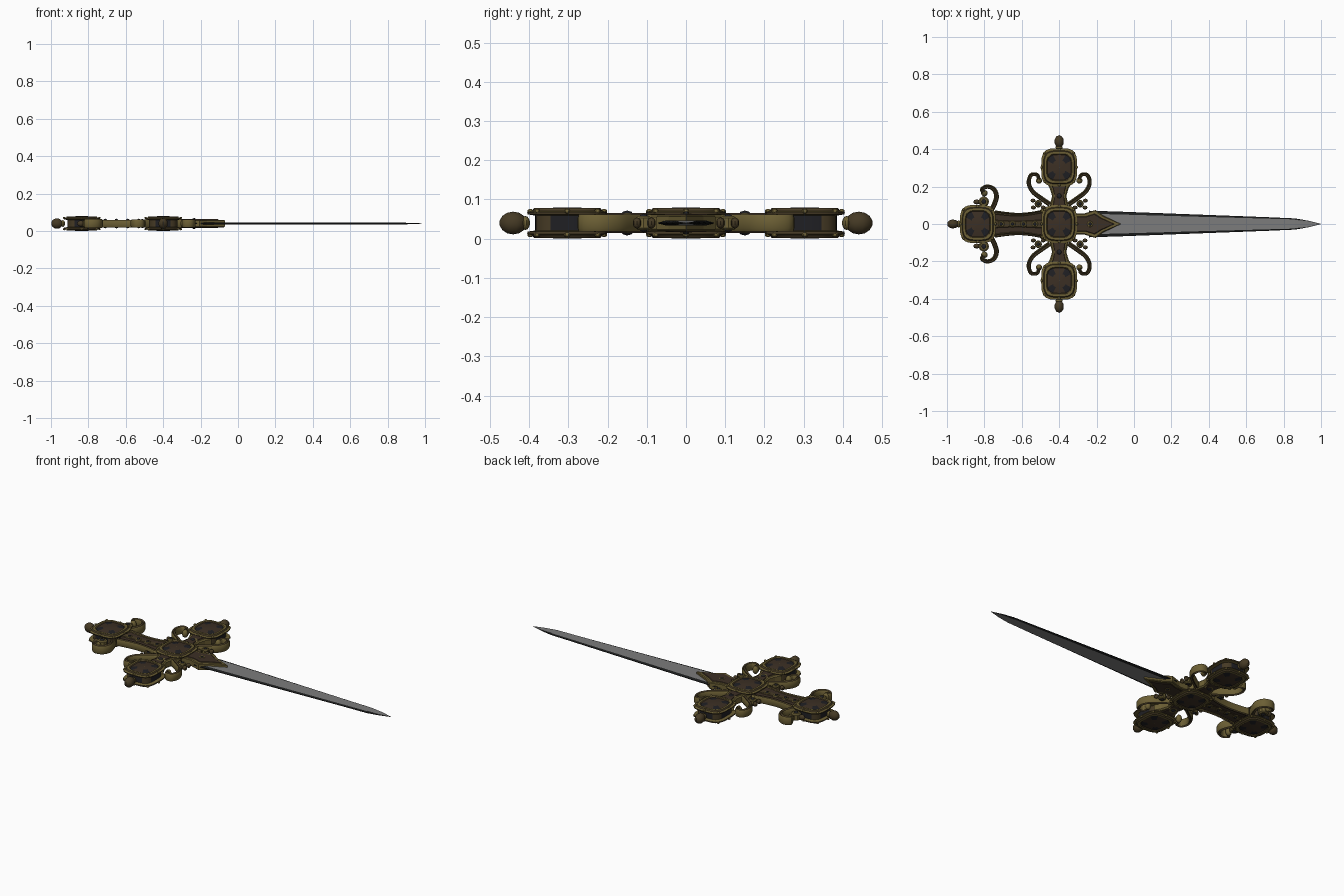
import bpy, bmesh, math
from mathutils import Vector

cube = bpy.data.objects.get("Cube")
if cube:
    bpy.data.objects.remove(cube, do_unlink=True)

MID = 0.04      # height of the plane of symmetry
GUARD = -0.4    # x of the guard centre


def material(name, r, g, b):
    m = bpy.data.materials.new(name)
    m.use_nodes = True
    m.diffuse_color = (r, g, b, 1)
    m.node_tree.nodes["Principled BSDF"].inputs["Base Color"].default_value = (r, g, b, 1)
    return m


gold = material("old gold", 0.15, 0.115, 0.035)
bronze = material("dark bronze", 0.06, 0.042, 0.018)
brown = material("brown enamel", 0.045, 0.029, 0.018)
slate = material("dark gem", 0.014, 0.014, 0.017)
steel = material("grey steel", 0.2, 0.2, 0.2)
black = material("blackened edge", 0.012, 0.013, 0.013)


def finish(name, bm, mats, angle=None):
    bmesh.ops.remove_doubles(bm, verts=bm.verts, dist=0.00005)
    bmesh.ops.recalc_face_normals(bm, faces=bm.faces)
    mesh = bpy.data.meshes.new(name)
    bm.to_mesh(mesh)
    bm.free()
    ob = bpy.data.objects.new(name, mesh)
    bpy.context.collection.objects.link(ob)
    for m in mats:
        mesh.materials.append(m)
    if angle:
        bpy.ops.object.select_all(action='DESELECT')
        ob.select_set(True)
        bpy.context.view_layer.objects.active = ob
        bpy.ops.object.shade_smooth_by_angle(angle=math.radians(angle))
    return ob


def loft(name, rings, mats, rule=None, angle=None):
    """Skin closed rings; rule(band, side) picks a material index."""
    bm = bmesh.new()
    loops = [[bm.verts.new(p) for p in ring] for ring in rings]
    n = len(loops[0])
    for band, (a, b) in enumerate(zip(loops, loops[1:])):
        for i in range(n):
            f = bm.faces.new((a[i], a[(i + 1) % n], b[(i + 1) % n], b[i]))
            f.material_index = rule(band, i) if rule else 0
    bm.faces.new(loops[0])
    bm.faces.new(loops[-1])
    return finish(name, bm, mats, angle)


def plate(name, half, depth, mat, bevel=0.004):
    """Slab from a half outline (x, y) mirrored in y, with bevelled rims."""
    outline = half + [(x, -y) for x, y in reversed(half) if y > 0]
    cx = sum(p[0] for p in outline) / len(outline)

    def ring(z, inset):
        return [(x - math.copysign(inset, x - cx), y - math.copysign(min(inset, abs(y)), y), MID + z)
                for x, y in outline]
    return loft(name, [ring(-depth, bevel), ring(bevel - depth, 0),
                       ring(depth - bevel, 0), ring(depth, bevel)], [mat])


def ball(name, centre, size, mat, segments=10):
    bm = bmesh.new()
    bmesh.ops.create_uvsphere(bm, u_segments=segments, v_segments=7, radius=1)
    for v in bm.verts:
        v.co = Vector(c + a * s for c, a, s in zip(centre, v.co, size))
    return finish(name, bm, [mat], 40)


def smooth_path(points, steps=5):
    """Catmull-Rom samples through the points."""
    p = [Vector(q) for q in points]
    p = [2 * p[0] - p[1]] + p + [2 * p[-1] - p[-2]]
    out = []
    for a, b, c, d in zip(p, p[1:], p[2:], p[3:]):
        for k in range(steps):
            t = k / steps
            out.append(0.5 * (2 * b + (c - a) * t + (2 * a - 5 * b + 4 * c - d) * t ** 2
                              + (3 * b - a - 3 * c + d) * t ** 3))
    return out + [p[-2]]


def scroll(name, points, width, depth):
    """Flat-sided scroll with gold flanks and bronze grooves, ending in a boss."""
    path = smooth_path(points)
    section = [(-1, -.6), (-.6, -1), (0, -.75), (.6, -1), (1, -.6),
               (1, .6), (.6, 1), (0, .75), (-.6, 1), (-1, .6)]
    rings = []
    for i, p in enumerate(path):
        t = (path[min(i + 1, len(path) - 1)] - path[max(i - 1, 0)]).normalized()
        side = Vector((-t.y, t.x))
        w = width * (1 - 0.3 * i / len(path))
        rings.append([(p.x + side.x * s * w, p.y + side.y * s * w, MID + z * depth)
                      for s, z in section])
    loft(name, rings, [gold, bronze], lambda b, i: int(i in (1, 2, 6, 7)), 30)
    ball(name + "_boss", (path[-1].x, path[-1].y, MID), (width * 1.3, width * 1.3, depth * 1.05), gold)


# Medallions: rounded square drums with flanges, raised frames and domed enamel
half_profile = [(0.001, .04), (.035, .039), (.066, .034), (.071, .038), (.083, .038),
                (.088, .031), (.1, .028), (.099, .022), (.08, .019)]
profile = half_profile + [(r, -z) for r, z in reversed(half_profile)]
SIDES = 32


def medallion(name, cx, cy):
    unit = []
    for i in range(SIDES):
        a = (i + 0.5) * math.tau / SIDES
        c, s = math.cos(a), math.sin(a)
        k = (abs(c) ** 3.6 + abs(s) ** 3.6) ** (-1 / 3.6)
        unit.append((c * k * 0.96, s * k * 1.02))
    rings = [[(cx + u * r, cy + v * r, MID + z) for u, v in unit] for r, z in profile]
    last = len(profile) - 2

    def colour(band, i):
        band = min(band, last - band)
        axial = abs(((i + 1) * 4 / SIDES + 0.5) % 1 - 0.5) < 0.28
        if band == 0:
            return 2
        if band == 1:
            return 2 if axial else 3
        if band == 8:
            return 3 if axial else 1
        return 0 if band in (3, 5, 7) else 1
    loft(name, rings, [gold, bronze, brown, slate], colour, 30)
    # Small beads set around the frame
    for i in range(8):
        a = i * math.tau / 8
        for z in (-.03, .03):
            k = 0.094 if i % 2 == 0 else 0.109
            ball(name + "_bead", (cx + math.cos(a) * k, cy + math.sin(a) * k, MID + z),
                 (.008, .008, .006), gold, 6)


medallion("guard_medallion", GUARD, 0)
medallion("pommel_medallion", -0.835, 0)


def jewel(name, x, y, r, depth):
    """Dark gem in a gold collar, showing on both faces."""
    def ring(q, z):
        return [(x + q * math.cos(k * math.tau / 10), y + q * math.sin(k * math.tau / 10), MID + z)
                for k in range(10)]
    rings = [ring(r * .75, -depth), ring(r, .005 - depth), ring(r, depth - .005), ring(r * .75, depth)]
    loft(name + "_collar", rings, [gold])
    ball(name, (x, y, MID), (r * .75, r * .75, depth + .006), slate, 8)


# Guard arms, end medallions and finials
for sign, side in ((1, "back"), (-1, "front")):
    medallion(side + "_medallion", GUARD, sign * 0.303)
    flare = [(.075, .07), (.05, .1), (.038, .15), (.05, .19), (.07, .225)]
    for part, scale, depth, mat in (("arm", 1, .022, gold), ("arm_panel", .72, .026, brown)):
        rings = []
        for w, y in flare:
            w *= scale
            rings.append([(GUARD + a * w, sign * y, MID + b * depth)
                          for a, b in ((-1, -.7), (-.85, -1), (.85, -1), (1, -.7),
                                       (1, .7), (.85, 1), (-.85, 1), (-1, .7))])
        loft(side + "_" + part, rings, [mat])
    jewel(side + "_arm_gem", GUARD, sign * 0.15, .032, .026)
    ball(side + "_finial", (GUARD, sign * 0.441, MID), (.026, .035, .029), bronze)
    ball(side + "_finial_neck", (GUARD, sign * 0.41, MID), (.02, .012, .018), gold)

    # Scrolls and corner studs on the guard
    for flip, end in ((1, "blade"), (-1, "grip")):
        pts = [(.05, .105), (.1, .14), (.143, .175), (.163, .22),
               (.15, .262), (.117, .262), (.108, .232)]
        scroll(f"{side}_{end}_scroll", [(GUARD + flip * u, sign * v) for u, v in pts], .013, .022)
        jewel(f"{side}_{end}_stud", GUARD + flip * .112, sign * .108, .02, .018)
        for u, v in ((.14, .125), (.138, .088), (.085, .088)):
            ball(f"{side}_{end}_stud_leaf", (GUARD + flip * u, sign * v, MID), (.014, .011, .014), bronze, 8)

    # Pommel scrolls
    pts = [(-.765, .07), (-.745, .11), (-.735, .15), (-.75, .187),
           (-.785, .2), (-.813, .185), (-.8, .165)]
    scroll(side + "_pommel_scroll", [(x, sign * y) for x, y in pts], .014, .024)
    jewel(side + "_pommel_gem", -.803, sign * .12, .028, .02)
    ball(side + "_pommel_leaf", (-.84, sign * .118, MID), (.02, .014, .016), bronze, 8)

    # Gold rails along the grip
    rail = [(-.745, .062), (-.69, .055), (-.62, .05), (-.55, .056), (-.49, .068)]
    scroll(side + "_grip_rail", [(x, sign * y) for x, y in rail], .011, .02)

ball("pommel_finial", (-.968, 0, MID), (.032, .025, .028), bronze)
ball("pommel_finial_neck", (-.936, 0, MID), (.012, .02, .018), gold)

# Grip
plate("grip", [(-.75, .058), (-.69, .052), (-.62, .047), (-.55, .053), (-.47, .065)], .015, brown)
plate("grip_spine", [(-.75, .022), (-.62, .016), (-.48, .024)], .018, bronze)
for x in (-.71, -.65, -.59, -.53):
    jewel("grip_gem", x, 0, .02, .02)

# Pointed collar holding the blade
plate("blade_collar", [(-.36, .055), (-.27, .055), (-.205, .075), (-.165, .045), (-.07, 0)], .02, gold)
plate("collar_panel", [(-.34, .04), (-.26, .04), (-.21, .055), (-.175, .033), (-.105, 0)], .023, brown, .003)
jewel("collar_gem", -.235, 0, .02, .024)

# Blade: bright flat with blackened bevels, closing to the point
stations = [(-.24, .071, .76), (-.1, .067, .77), (.3, .052, .77), (.7, .037, .78),
            (.86, .03, .82), (.93, .018, .95), (1, .0005, .9)]
rings = []
for x, w, ratio in stations:
    t = 0.006 if x < .9 else 0.003 * (1.02 - x) / .1
    rings.append([(x, y, MID + z) for y, z in
                  ((w, .0015 * t / .006), (w * ratio, t), (-w * ratio, t), (-w, .0015 * t / .006),
                   (-w, -.0015 * t / .006), (-w * ratio, -t), (w * ratio, -t), (w, -.0015 * t / .006))])
loft("blade", rings, [steel, black], lambda b, i: 0 if i in (1, 5) else 1)
